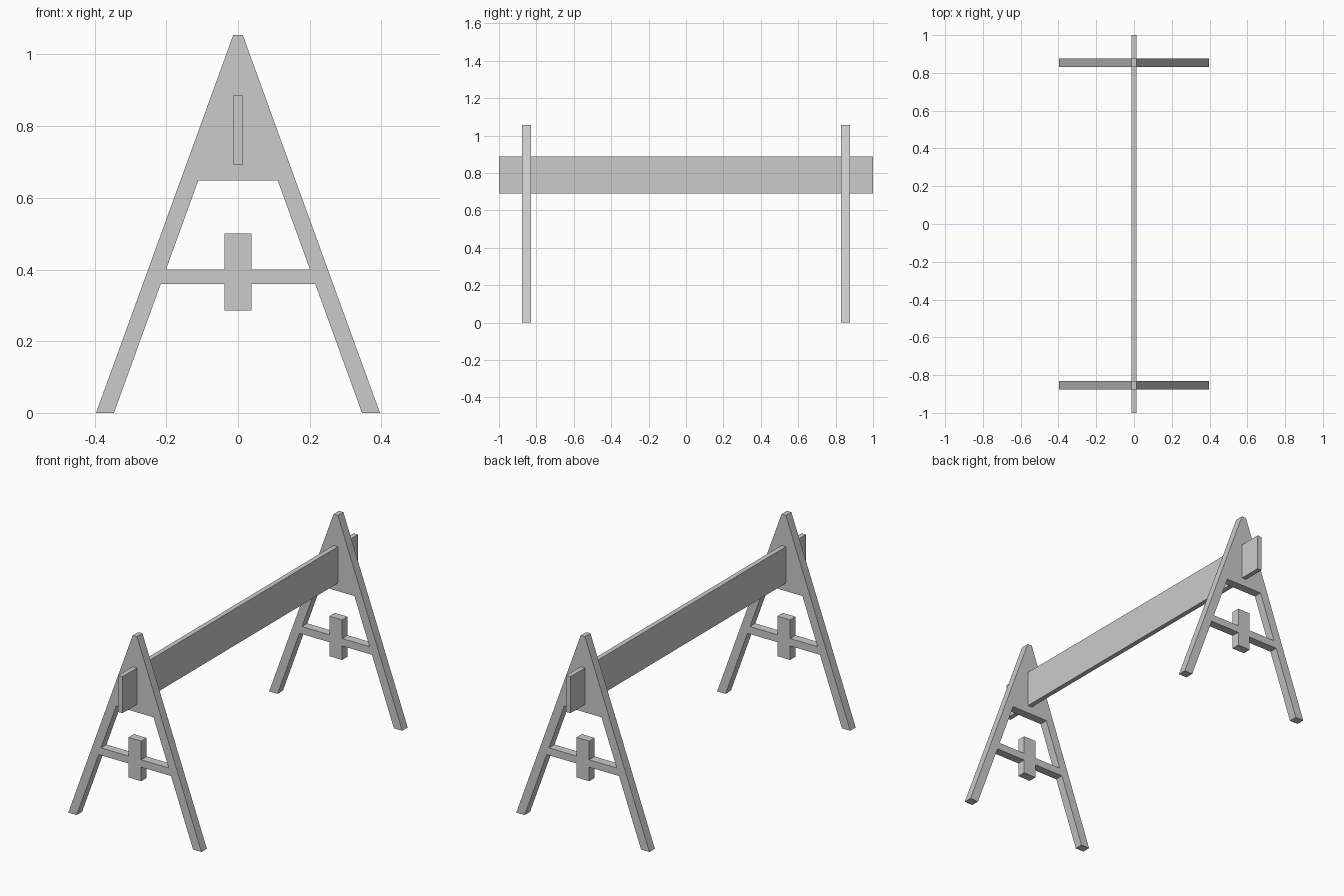
import bpy
import bmesh

cube = bpy.data.objects.get("Cube")
if cube:
    bpy.data.objects.remove(cube, do_unlink=True)

# One plain grey for the whole barrier
grey = bpy.data.materials.new("plain_grey")
grey.use_nodes = True
colour = (0.6, 0.6, 0.6, 1)
grey.diffuse_color = colour
grey.node_tree.nodes["Principled BSDF"].inputs["Base Color"].default_value = colour


def slab(name, outline, y0, y1):
    """Extrude an (x, z) outline along y from y0 to y1."""
    bm = bmesh.new()
    face = bm.faces.new([bm.verts.new((x, y0, z)) for x, z in outline])
    extruded = bmesh.ops.extrude_face_region(bm, geom=[face])["geom"]
    verts = [v for v in extruded if isinstance(v, bmesh.types.BMVert)]
    bmesh.ops.translate(bm, vec=(0, y1 - y0, 0), verts=verts)
    bmesh.ops.recalc_face_normals(bm, faces=bm.faces)
    mesh = bpy.data.meshes.new(name)
    bm.to_mesh(mesh)
    bm.free()
    mesh.materials.append(grey)
    obj = bpy.data.objects.new(name, mesh)
    bpy.context.collection.objects.link(obj)
    return obj


def mirrored(half):
    """Close a right-hand half outline across x = 0."""
    return half + [(-x, z) for x, z in reversed(half)]


def box(half_width, z0, z1):
    return mirrored([(half_width, z0), (half_width, z1)])


# A-shaped end frame, with its cross bar and upright plate
frame = mirrored([(0.013, 1.055), (0.396, 0), (0.346, 0), (0.111, 0.648)])
bar = mirrored([(0.217, 0.36), (0.203, 0.4)])
plate = box(0.038, 0.285, 0.5)

for end, side in (("front", -1), ("back", 1)):
    y0, y1 = sorted((side * 0.83, side * 0.876))
    slab(end + "_frame", frame, y0, y1)
    slab(end + "_cross_bar", bar, y0, y1)
    slab(end + "_upright_plate", plate, y0, y1)

# Long board running through both frames
slab("long_board", box(0.013, 0.691, 0.887), -1, 1)
